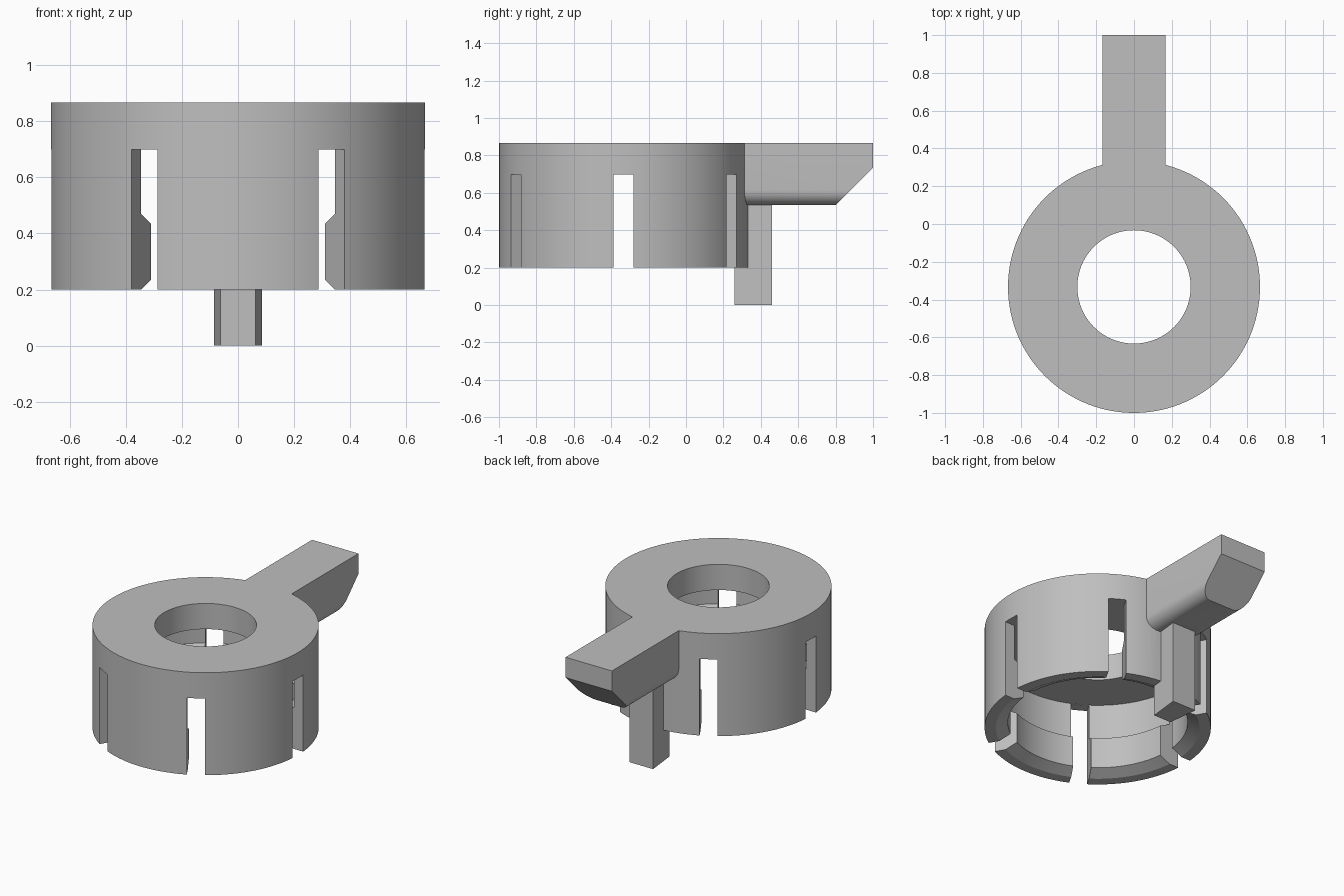
import bpy, bmesh
from math import sin, cos, pi, radians
from mathutils import Matrix, Vector

cube = bpy.data.objects.get("Cube")
if cube:
    bpy.data.objects.remove(cube, do_unlink=True)

CENTRE = Vector((0, -0.333, 0))
OUTER, INNER, LIP, HOLE = 0.667, 0.60, 0.53, 0.30
TOP, PLATE, BASE = 0.867, 0.70, 0.20

grey = bpy.data.materials.new("plain grey")
grey.use_nodes = True
colour = (0.52, 0.52, 0.52, 1)
grey.diffuse_color = colour
grey.node_tree.nodes["Principled BSDF"].inputs["Base Color"].default_value = colour


def make_object(name, bm):
    bmesh.ops.recalc_face_normals(bm, faces=bm.faces)
    mesh = bpy.data.meshes.new(name)
    bm.to_mesh(mesh)
    bm.free()
    mesh.materials.append(grey)
    obj = bpy.data.objects.new(name, mesh)
    bpy.context.collection.objects.link(obj)
    return obj


def prism(bm, points, offset):
    """Extrude a closed outline along offset."""
    face = bm.faces.new([bm.verts.new(p) for p in points])
    new = bmesh.ops.extrude_face_region(bm, geom=[face])["geom"]
    verts = [v for v in new if isinstance(v, bmesh.types.BMVert)]
    bmesh.ops.translate(bm, vec=offset, verts=verts)


def apply_boolean(target, tool, operation):
    mod = target.modifiers.new(operation, "BOOLEAN")
    mod.operation, mod.solver, mod.object = operation, "EXACT", tool
    bpy.context.view_layer.objects.active = target
    bpy.ops.object.modifier_apply(modifier=mod.name)
    bpy.data.objects.remove(tool, do_unlink=True)


# Ring cap: lathed wall with a snap lip inside and a pierced top plate
profile = [(HOLE, TOP), (OUTER, TOP), (OUTER, BASE), (INNER, BASE),
           (LIP, BASE + 0.035), (LIP, 0.435), (INNER, 0.47),
           (INNER, PLATE), (HOLE, PLATE)]
STEPS = 120
bm = bmesh.new()
rings = []
for i in range(STEPS):
    a = 2 * pi * i / STEPS
    rings.append([bm.verts.new(CENTRE + Vector((r * cos(a), r * sin(a), z)))
                  for r, z in profile])
for i in range(STEPS):
    here, after = rings[i], rings[(i + 1) % STEPS]
    for j in range(len(profile)):
        k = (j + 1) % len(profile)
        bm.faces.new((here[j], after[j], after[k], here[k]))
cap = make_object("ring_cap", bm)

# Six slots split the wall into spring fingers
bm = bmesh.new()
slot_top, slot_low = PLATE - 0.001, 0.1
for i in range(6):
    place = (Matrix.Translation(CENTRE) @ Matrix.Rotation(i * pi / 3, 4, "Z")
             @ Matrix.Translation((0.61, 0, (slot_top + slot_low) / 2))
             @ Matrix.Diagonal((0.3, 0.107, slot_top - slot_low, 1)))
    bmesh.ops.create_cube(bm, size=1, matrix=place)
slots = make_object("slot_cutter", bm)
slots.hide_render = True
apply_boolean(cap, slots, "DIFFERENCE")

# Lever: rounded lower edges, sloped underside at the tip
half, low, fillet = 0.167, 0.535, 0.08
outline = [(-half, TOP), (half, TOP)]
arc = [radians(90 * i / 8) for i in range(9)]
right = [(half - fillet + fillet * cos(a), low + fillet - fillet * sin(a)) for a in arc]
outline += right + [(-x, z) for x, z in reversed(right)]
bm = bmesh.new()
prism(bm, [(x, 0.28, z) for x, z in outline], (0, 0.72, 0))
cut = bmesh.ops.bisect_plane(bm, geom=bm.verts[:] + bm.edges[:] + bm.faces[:],
                             plane_co=(0, 0.8, low), plane_no=(0, 1, -1),
                             clear_outer=True)["geom_cut"]
bmesh.ops.edgeloop_fill(bm, edges=[e for e in cut if isinstance(e, bmesh.types.BMEdge)])
apply_boolean(cap, make_object("lever", bm), "UNION")

# Stop post: wedge tapering toward the ring centre
bm = bmesh.new()
prism(bm, [(-0.063, 0.26, 0), (0.063, 0.26, 0), (0.085, 0.46, 0), (-0.085, 0.46, 0)],
      (0, 0, 0.6))
apply_boolean(cap, make_object("stop_post", bm), "UNION")

# Smooth curved walls, keep the edges crisp
bpy.ops.object.select_all(action="DESELECT")
cap.select_set(True)
bpy.context.view_layer.objects.active = cap
bpy.ops.object.shade_smooth_by_angle(angle=radians(25))
